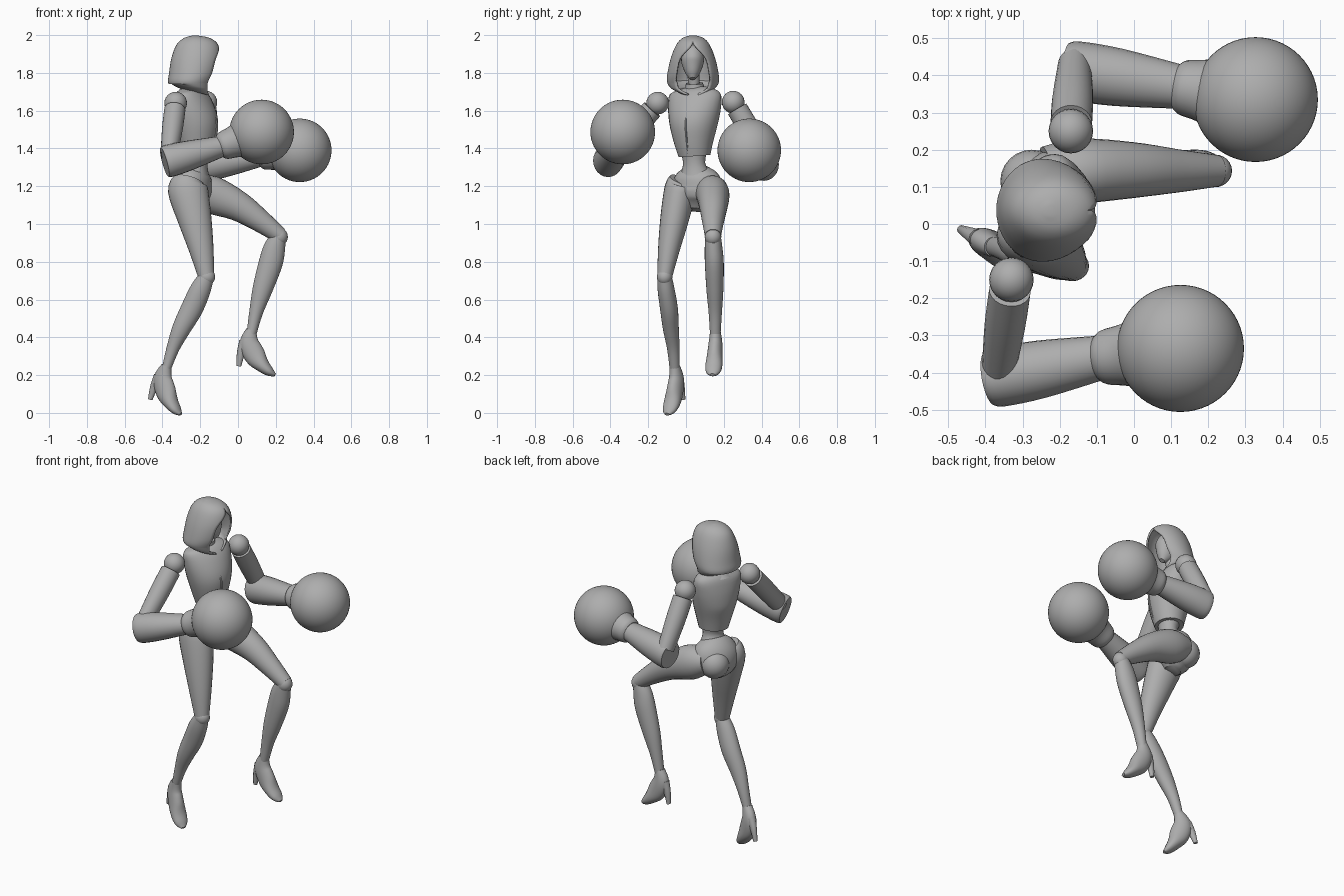
import bpy, bmesh, math
from mathutils import Vector, Matrix

if "Cube" in bpy.data.objects:
    bpy.data.objects.remove(bpy.data.objects["Cube"], do_unlink=True)

GREY = (0.42, 0.42, 0.42, 1.0)
mat = bpy.data.materials.new("plain grey")
mat.use_nodes = True
mat.diffuse_color = GREY
mat.node_tree.nodes["Principled BSDF"].inputs["Base Color"].default_value = GREY

parts = []
LATERAL = Vector((0.375, 0.927, 0))    # shoulder line of the twisted torso
FORWARD = Vector((0.927, -0.375, 0))
ACROSS_Y = Vector((0, 1, 0))
ACROSS_X = Vector((1, 0, 0))


def finish(name, bm):
    """Turn a bmesh into a named, coloured object."""
    bmesh.ops.recalc_face_normals(bm, faces=bm.faces)
    mesh = bpy.data.meshes.new(name)
    bm.to_mesh(mesh)
    bm.free()
    mesh.materials.append(mat)
    obj = bpy.data.objects.new(name, mesh)
    bpy.context.collection.objects.link(obj)
    parts.append(obj)
    return obj


def smooth_path(rows, steps=4):
    """Catmull-Rom interpolation of rows of equal length."""
    out = []
    for i in range(len(rows) - 1):
        quad = (rows[max(i - 1, 0)], rows[i], rows[i + 1], rows[min(i + 2, len(rows) - 1)])
        for s in range(steps):
            t = s / steps
            out.append([0.5 * (2 * b + (c - a) * t + (2 * a - 5 * b + 4 * c - d) * t * t
                               + (3 * b - a - 3 * c + d) * t ** 3) for a, b, c, d in zip(*quad)])
    return out + [list(rows[-1])]


def tube(name, rows, side, sides=24):
    """Capped loft; rows are x, y, z, radius across the side axis, radius along it."""
    rows = smooth_path(rows)
    bm = bmesh.new()
    rings = []
    for i, (x, y, z, ra, rb) in enumerate(rows):
        before, after = rows[max(i - 1, 0)], rows[min(i + 1, len(rows) - 1)]
        tangent = (Vector(after[:3]) - Vector(before[:3])).normalized()
        a = side.cross(tangent).normalized()
        b = tangent.cross(a)
        ring = []
        for k in range(sides):
            t = math.tau * k / sides
            ring.append(bm.verts.new(Vector((x, y, z)) + a * ra * math.cos(t) + b * rb * math.sin(t)))
        rings.append(ring)
    for low, high in zip(rings, rings[1:]):
        for k in range(sides):
            n = (k + 1) % sides
            bm.faces.new((low[k], low[n], high[n], high[k]))
    bm.faces.new(rings[0])
    bm.faces.new(rings[-1])
    return finish(name, bm)


def ball(name, centre, radius, detail=24):
    radii = radius if isinstance(radius, tuple) else (radius,) * 3
    bm = bmesh.new()
    place = Matrix.Translation(centre) @ Matrix.Diagonal((*radii, 1))
    bmesh.ops.create_uvsphere(bm, u_segments=detail, v_segments=detail // 2, radius=1, matrix=place)
    return finish(name, bm)


# Torso: slim waist, short jacket with an overhanging hem, pelvis
tube("waist", [(-.225, .05, 1.25, .075, .09), (-.215, .043, 1.32, .052, .06),
               (-.22, .042, 1.40, .07, .075)], LATERAL)
tube("jacket", [(-.22, .045, 1.36, .082, .085), (-.22, .04, 1.44, .103, .107),
                (-.225, .04, 1.53, .12, .13), (-.24, .045, 1.62, .105, .145),
                (-.255, .05, 1.69, .075, .14), (-.26, .05, 1.72, .045, .07)], LATERAL)
tube("pelvis", [(-.218, .045, 1.29, .06, .075), (-.228, .05, 1.26, .085, .115),
                (-.245, .06, 1.20, .105, .14), (-.25, .055, 1.13, .095, .12),
                (-.24, .05, 1.075, .045, .05)], LATERAL)
ball("buttock", (-.275, .115, 1.17), .085)
front_line = []
for depth, z in ((.08, 1.37), (.104, 1.44), (.12, 1.53), (.092, 1.62), (.052, 1.69)):
    p = Vector((-.222 - max(z - 1.53, 0) * .2, .042, z)) + FORWARD * depth
    front_line.append((*p, .006, .006))
tube("jacket_fastening", front_line, LATERAL, 8)
tube("collar", [(-.255, .048, 1.68, .075, .08), (-.25, .046, 1.715, .052, .055),
                (-.245, .045, 1.745, .045, .045)], LATERAL)

# Neck and head inside the hood
tube("neck", [(-.25, .045, 1.68, .034, .034), (-.24, .042, 1.74, .03, .03),
              (-.23, .038, 1.82, .034, .034)], ACROSS_Y)
tube("head", [(-.175, .035, 1.77, .015, .015), (-.19, .035, 1.80, .045, .038),
              (-.215, .035, 1.86, .075, .06), (-.225, .035, 1.92, .06, .052),
              (-.23, .035, 1.95, .02, .02)], ACROSS_Y)


def hood(columns=36):
    """Shell of stacked arcs, split at the face by a pointed opening."""
    # rows: height, back x, front x, half width, opening half angle in degrees
    rows = smooth_path([(1.998, -.24, -.215, .015, 0), (1.985, -.285, -.15, .055, 0),
                        (1.95, -.325, -.105, .088, 4), (1.88, -.352, -.09, .117, 36),
                        (1.80, -.365, -.105, .135, 41), (1.75, -.37, -.13, .137, 41),
                        (1.72, -.35, -.14, .115, 36), (1.70, -.315, -.15, .075, 20)])
    bm = bmesh.new()
    grid = []
    for z, back, front, width, gap in rows:
        start = math.radians(max(gap, 0))
        line = []
        for k in range(columns + 1):
            t = start + (math.tau - 2 * start) * k / columns
            drop = .02 * math.cos(t) if z < 1.74 else 0
            line.append(bm.verts.new(((back + front) / 2 + (front - back) / 2 * math.cos(t),
                                      .037 + width * math.sin(t), z - drop)))
        grid.append(line)
    for low, high in zip(grid, grid[1:]):
        for k in range(columns):
            bm.faces.new((low[k], low[k + 1], high[k + 1], high[k]))
    bm.faces.new(grid[0][:-1])
    bmesh.ops.remove_doubles(bm, verts=bm.verts, dist=.0005)
    obj = finish("hood", bm)
    shell = obj.modifiers.new("thickness", "SOLIDIFY")
    shell.thickness = .01
    shell.offset = -1


hood()


def arm(label, shoulder, elbow, wrist, centre, radius):
    """Ball shoulder, upper arm, wide sleeve, flared cuff and round glove."""
    shoulder, elbow, wrist, centre = map(Vector, (shoulder, elbow, wrist, centre))
    ball(label + "_shoulder", shoulder, .06)
    bend = elbow + Vector((-.005, .015, .03))
    middle = shoulder.lerp(bend, .5)
    tube(label + "_upper_arm", [(*shoulder.lerp(bend, .12), .056, .056), (*middle, .057, .055),
                                (*bend, .052, .045)], ACROSS_X)
    back = elbow - (wrist - elbow).normalized() * .03
    tube(label + "_forearm", [(*back, .08, .072), (*elbow, .086, .08),
                              (*elbow.lerp(wrist, .4), .078, .078), (*wrist, .056, .06)], ACROSS_Y)
    reach = centre - wrist
    tube(label + "_cuff", [(*(wrist + reach * f), r, r)
                           for f, r in ((-.03, .06), (.06, .074), (.3, .084), (.55, .105))], ACROSS_Y)
    ball(label + "_glove", centre, radius, 56)


arm("rear", (-.33, -.15, 1.64), (-.36, -.412, 1.335), (-.09, -.36, 1.41), (.125, -.335, 1.487), .171)
arm("lead", (-.17, .25, 1.645), (-.155, .412, 1.315), (.12, .37, 1.36), (.327, .335, 1.39), .168)


def foot(label, ankle, yaw, pitch):
    """Pointed high-heeled boot hanging from the ankle."""
    turn = Matrix.Rotation(math.radians(yaw), 3, "Z") @ Matrix.Rotation(math.radians(pitch), 3, "Y")
    side = turn @ ACROSS_Y

    def place(rows):
        return [(*(Vector(ankle) + turn @ Vector((f, 0, z))), a, b) for f, z, a, b in rows]

    tube(label + "_boot", place([(0, .015, .027, .027), (-.01, -.055, .052, .036),
                                 (.022, -.125, .056, .041), (.062, -.175, .038, .045),
                                 (.1, -.208, .024, .037), (.127, -.224, .008, .014)]), side)
    tube(label + "_heel", place([(-.035, -.05, .03, .026), (-.055, -.11, .022, .018),
                                 (-.066, -.178, .012, .012)]), side, 12)


# Rear leg: nearly straight, trailing behind
tube("rear_thigh", [(-.26, -.015, 1.23, .08, .075), (-.265, -.03, 1.18, .106, .085),
                    (-.23, -.06, 1.03, .09, .076), (-.195, -.09, .87, .066, .058),
                    (-.168, -.113, .72, .042, .039)], ACROSS_Y)
ball("rear_knee", (-.166, -.113, .72), (.045, .041, .045))
tube("rear_shin", [(-.17, -.113, .715, .042, .039), (-.2, -.105, .65, .055, .045),
                   (-.245, -.09, .55, .058, .047), (-.3, -.08, .445, .049, .042),
                   (-.345, -.067, .34, .034, .033), (-.38, -.06, .23, .024, .026)], ACROSS_Y)
foot("rear", (-.38, -.06, .235), -28, 10)

# Lead leg: raised and bent
tube("lead_thigh", [(-.23, .125, 1.18, .075, .085), (-.14, .142, 1.155, .1, .088),
                    (0, .145, 1.095, .08, .075), (.12, .143, 1.015, .06, .058),
                    (.222, .143, .938, .043, .043)], ACROSS_Y)
ball("lead_knee", (.218, .143, .932), (.046, .044, .048))
tube("lead_shin", [(.212, .143, .93, .043, .042), (.192, .146, .87, .058, .047),
                   (.172, .15, .79, .063, .05), (.13, .153, .655, .053, .045),
                   (.095, .155, .53, .036, .035), (.071, .155, .415, .026, .028)], ACROSS_Y)
foot("lead", (.07, .155, .425), -7, 0)

# Smooth shading with sharp rims
bpy.ops.object.select_all(action="DESELECT")
for obj in parts:
    obj.select_set(True)
bpy.context.view_layer.objects.active = parts[0]
bpy.ops.object.shade_smooth_by_angle(angle=math.radians(40))
